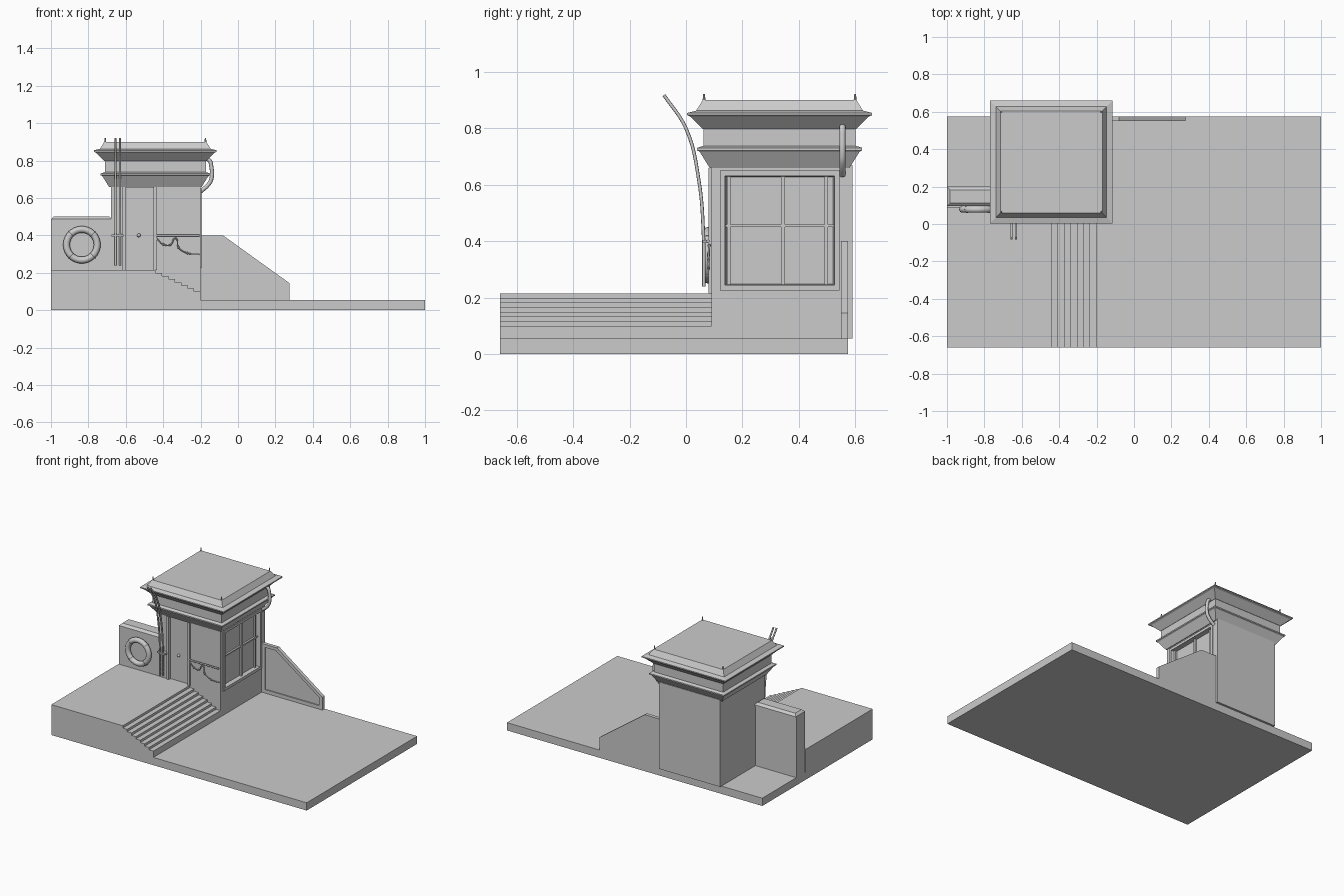
import bpy, bmesh, math
from mathutils import Vector

if "Cube" in bpy.data.objects:
    bpy.data.objects.remove(bpy.data.objects["Cube"])


def finish(name, bm):
    bmesh.ops.recalc_face_normals(bm, faces=bm.faces)
    me = bpy.data.meshes.new(name)
    bm.to_mesh(me)
    bm.free()
    ob = bpy.data.objects.new(name, me)
    bpy.context.collection.objects.link(ob)
    return ob


def box(name, x, y, z):
    bm = bmesh.new()
    bmesh.ops.create_cube(bm, size=1)
    for v in bm.verts:
        v.co = [a[0] + (c + 0.5) * (a[1] - a[0]) for a, c in zip((x, y, z), v.co)]
    return finish(name, bm)


def loft(name, rings):
    """Skin a list of equally long point rings and cap both ends."""
    bm = bmesh.new()
    vs = [[bm.verts.new(p) for p in r] for r in rings]
    n = len(vs[0])
    for a, b in zip(vs, vs[1:]):
        for i in range(n):
            bm.faces.new((a[i], a[(i + 1) % n], b[(i + 1) % n], b[i]))
    bm.faces.new(vs[0])
    bm.faces.new(vs[-1])
    return finish(name, bm)


def extrude_xz(name, pts, y0, y1):
    return loft(name, [[(x, y, z) for x, z in pts] for y in (y0, y1)])


def square_stack(name, cx, cy, steps):
    return loft(name, [[(cx + sx * h, cy + sy * h, z) for sx, sy in
                        ((-1, -1), (1, -1), (1, 1), (-1, 1))] for h, z in steps])


def tube(name, pts, r, smooth=True):
    cu = bpy.data.curves.new(name, 'CURVE')
    cu.dimensions = '3D'
    cu.bevel_depth = r
    cu.bevel_resolution = 2
    cu.use_fill_caps = True
    cu.resolution_u = 6
    sp = cu.splines.new('BEZIER')
    sp.bezier_points.add(len(pts) - 1)
    for bp, p in zip(sp.bezier_points, pts):
        bp.co = p
        bp.handle_left_type = bp.handle_right_type = 'AUTO' if smooth else 'VECTOR'
    ob = bpy.data.objects.new(name, cu)
    bpy.context.collection.objects.link(ob)
    return ob


def cut(target, cutter):
    m = target.modifiers.new("cut", 'BOOLEAN')
    m.operation = 'DIFFERENCE'
    m.object = cutter
    m.solver = 'EXACT'
    bpy.context.view_layer.objects.active = target
    bpy.ops.object.modifier_apply(modifier=m.name)
    bpy.data.objects.remove(cutter)


# Ground slab, raised platform and stairs as one stepped profile
box("ground_slab", (-1, 1), (-0.66, 0.575), (0, 0.055))
steps = 7
profile = [(-1, 0.055), (-1, 0.215), (-0.44, 0.215)]
for i in range(steps):
    x = -0.44 + 0.24 * i / steps
    z = 0.215 - 0.115 * (i + 1) / steps
    profile += [(x, z), (x + 0.24 / steps, z)]
profile.append((-0.20, 0.055))
extrude_xz("platform_and_stairs", profile, -0.66, 0.092)

# Booth with recessed window and door
body = box("booth_body", (-0.68, -0.20), (0.09, 0.59), (0.055, 0.67))


def window_ring(x, m):
    return [(x, 0.125 + m, 0.23 + m), (x, 0.54 - m, 0.23 + m),
            (x, 0.54 - m, 0.645 - m), (x, 0.125 + m, 0.645 - m)]


cut(body, loft("window_cutter", [window_ring(-0.19, 0.012), window_ring(-0.225, 0.018)]))
cut(body, box("door_cutter", (-0.608, -0.45), (0.05, 0.102), (0.215, 0.655)))

# Window surround and glazing bars
for nm, y, z in (("window_frame_front", (0.120, 0.138), (0.225, 0.65)),
                 ("window_frame_back", (0.527, 0.545), (0.225, 0.65)),
                 ("window_frame_top", (0.138, 0.527), (0.632, 0.65)),
                 ("window_sill", (0.138, 0.527), (0.225, 0.245))):
    box(nm, (-0.215, -0.194), y, z)
for nm, y, z in (("window_bar_upright", (0.337, 0.352), (0.24, 0.635)),
                 ("window_bar_level", (0.14, 0.53), (0.451, 0.460)),
                 ("sash_front", (0.145, 0.157), (0.24, 0.635)),
                 ("sash_back", (0.492, 0.504), (0.24, 0.635))):
    box(nm, (-0.23, -0.212), y, z)

# Door posts and knob
for nm, x in (("door_post_left", -0.617), ("door_post_right", -0.452)):
    box(nm, (x, x + 0.018), (0.08, 0.1), (0.215, 0.66))
bpy.ops.mesh.primitive_uv_sphere_add(segments=12, ring_count=8, radius=0.01, location=(-0.53, 0.093, 0.4))
bpy.context.object.name = "door_knob"
bpy.ops.object.shade_smooth()

# Handrail and draped rope beside the door
tube("handrail", [(-0.435, 0.078, 0.4), (-0.205, 0.078, 0.4)], 0.006, False)
rope = [(-0.435, 0.082, 0.385), (-0.40, 0.08, 0.352), (-0.36, 0.08, 0.35), (-0.335, 0.082, 0.385),
        (-0.318, 0.08, 0.335), (-0.27, 0.08, 0.305), (-0.205, 0.082, 0.30)]
tube("draped_rope", rope, 0.0035)
for p in rope[1:-1]:
    bpy.ops.mesh.primitive_ico_sphere_add(subdivisions=1, radius=0.007, location=p)
    bpy.context.object.name = "rope_knot"

# Roof: two flared cornices, band and hipped top
CX, CY = -0.442, 0.332
square_stack("lower_cornice", CX, CY, [(0.248, 0.66), (0.284, 0.718), (0.293, 0.722),
                                       (0.293, 0.731), (0.272, 0.738)])
square_stack("roof_band", CX, CY, [(0.270, 0.73), (0.270, 0.805)])
square_stack("upper_cornice", CX, CY, [(0.272, 0.798), (0.316, 0.842), (0.328, 0.847),
                                       (0.328, 0.855), (0.296, 0.863), (0.273, 0.9)])
for sx in (-1, 1):
    for sy in (-1, 1):
        x, y = CX + sx * 0.268, CY + sy * 0.268
        bpy.ops.mesh.primitive_cone_add(vertices=8, radius1=0.008, radius2=0.003,
                                        depth=0.05, location=(x, y, 0.897))
        bpy.context.object.name = "corner_finial"

# Rain pipe at the rear right corner
tube("rain_pipe", [(-0.19, 0.555, 0.81), (-0.155, 0.555, 0.803), (-0.143, 0.555, 0.77),
                   (-0.143, 0.555, 0.70), (-0.16, 0.555, 0.67), (-0.20, 0.555, 0.635)], 0.011)

# Two curved poles with a bracket
for x in (-0.655, -0.631):
    tube("curved_pole", [(x, 0.063, 0.24), (x, 0.062, 0.42), (x, 0.045, 0.62),
                         (x, 0.0, 0.80), (x, -0.078, 0.918)], 0.006)
box("pole_bracket", (-0.675, -0.612), (0.058, 0.092), (0.393, 0.405))

# Side wall with chamfered coping
box("side_wall", (-1, -0.675), (0.098, 0.195), (0.055, 0.48))
loft("wall_coping", [[(x0, y0, z), (x1, y0, z), (x1, y1, z), (x0, y1, z)] for x0, x1, y0, y1, z in
     ((-1, -0.675, 0.095, 0.2, 0.475), (-1, -0.675, 0.095, 0.2, 0.487),
      (-0.983, -0.69, 0.112, 0.183, 0.502))])

# Life ring with bands
C = Vector((-0.835, 0.078, 0.35))
bpy.ops.mesh.primitive_torus_add(major_radius=0.082, minor_radius=0.018, major_segments=40,
                                 minor_segments=14, location=C, rotation=(math.pi / 2, 0, 0))
bpy.context.object.name = "life_ring"
bpy.ops.object.shade_smooth()
for k in range(4):
    a = math.radians(45 + 90 * k)
    d = Vector((math.cos(a), 0, math.sin(a)))
    bpy.ops.mesh.primitive_torus_add(major_radius=0.018, minor_radius=0.002, major_segments=16, minor_segments=6,
                                     location=C + d * 0.082, rotation=(0, -a - math.pi, 0))
    bpy.context.object.name = "life_ring_band"

# Sloping wing wall with a recessed front panel
wing = extrude_xz("wing_wall", [(-0.20, 0.055), (0.275, 0.055), (0.275, 0.145),
                                (-0.08, 0.4), (-0.20, 0.4)], 0.55, 0.575)
cut(wing, extrude_xz("panel_cutter", [(-0.175, 0.08), (0.25, 0.08), (0.25, 0.137),
                                      (-0.09, 0.378), (-0.175, 0.378)], 0.5, 0.558))
